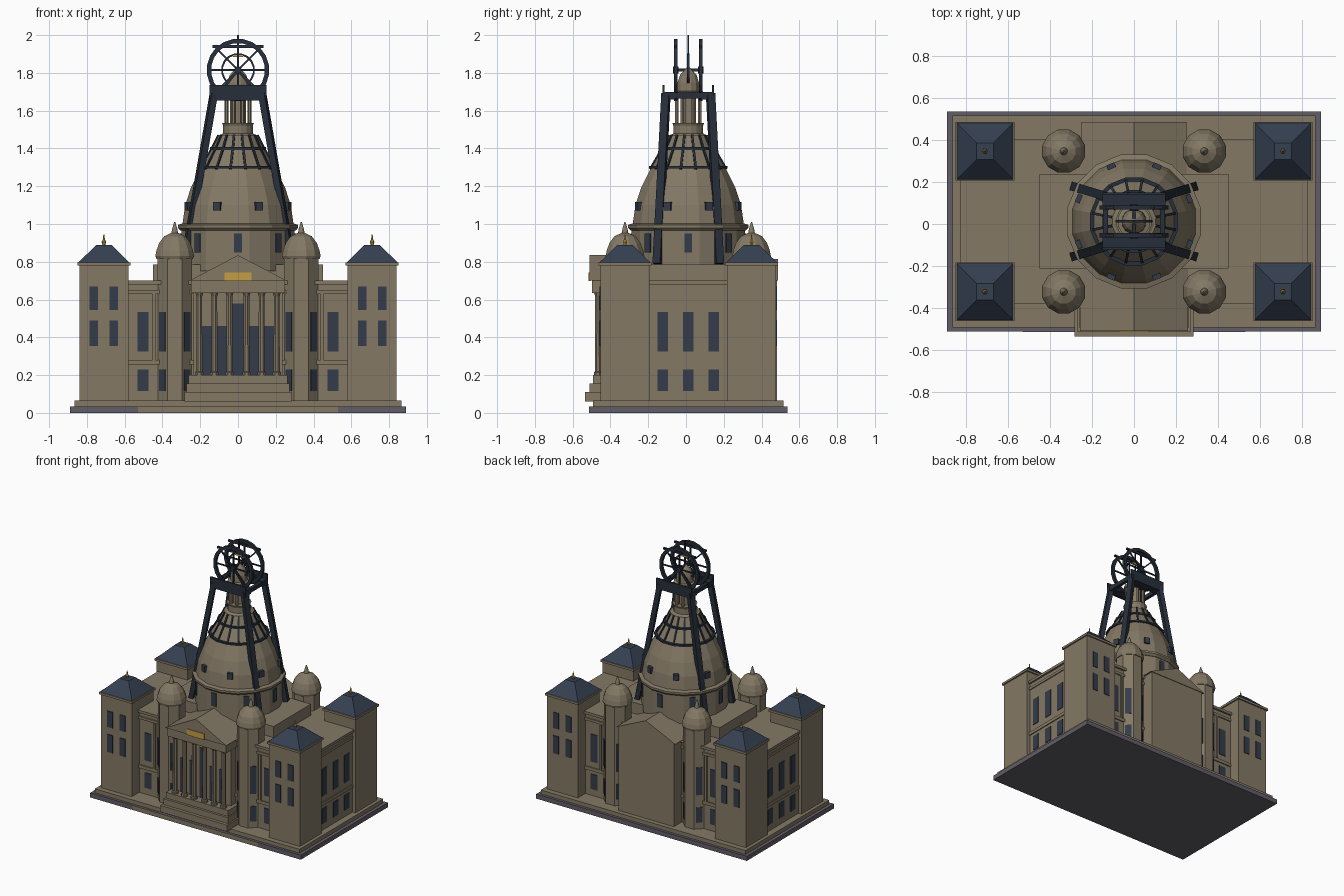
import bpy, bmesh
from math import sin, cos, pi, radians
from mathutils import Matrix, Vector

cube = bpy.data.objects.get("Cube")
if cube:
    bpy.data.objects.remove(cube, do_unlink=True)

SHIFT = Vector((0, 0.012, 0))  # the porch steps push the building back


def material(name, rgb):
    m = bpy.data.materials.new(name)
    m.use_nodes = True
    m.diffuse_color = (*rgb, 1)
    m.node_tree.nodes["Principled BSDF"].inputs["Base Color"].default_value = (*rgb, 1)
    return m


STONE = material("sandstone", (0.23, 0.19, 0.13))
SLATE = material("blue slate", (0.035, 0.05, 0.08))
GLASS = material("dark glass", (0.033, 0.045, 0.068))
IRON = material("dark iron", (0.02, 0.028, 0.042))
GOLD = material("gold", (0.55, 0.34, 0.06))
GREY = material("grey plinth", (0.12, 0.11, 0.135))


def finish(name, bm, mat):
    bmesh.ops.recalc_face_normals(bm, faces=bm.faces)
    me = bpy.data.meshes.new(name)
    bm.to_mesh(me)
    bm.free()
    me.materials.append(mat)
    ob = bpy.data.objects.new(name, me)
    ob.location = SHIFT
    bpy.context.collection.objects.link(ob)
    return ob


def block(name, centre, size, mat, turn=0.0):
    """Box given by its centre and size, turned about z."""
    bm = bmesh.new()
    bmesh.ops.create_cube(bm, size=1, matrix=Matrix.Translation(centre)
                          @ Matrix.Rotation(turn, 4, 'Z') @ Matrix.Diagonal((*size, 1)))
    return finish(name, bm, mat)


def slab(name, hx, hy, z0, z1, mat, x=0, y=0):
    return block(name, (x, y, (z0 + z1) / 2), (2 * hx, 2 * hy, z1 - z0), mat)


def lathe(name, profile, mat, centre=(0, 0), sides=16, closed=False, tilt=None):
    """Turned solid from (radius, z) points, with a flat side facing front."""
    bm = bmesh.new()
    rings = []
    for r, z in profile:
        angles = [2 * pi * (i + 0.5) / sides - pi / 2 for i in range(sides)]
        rings.append([bm.verts.new((r * cos(a), r * sin(a), z)) for a in angles])
    pairs = list(zip(rings, rings[1:]))
    if closed:
        pairs.append((rings[-1], rings[0]))
    else:
        bm.faces.new(rings[0])
        bm.faces.new(rings[-1])
    for a, b in pairs:
        for i in range(sides):
            j = (i + 1) % sides
            bm.faces.new((a[i], a[j], b[j], b[i]))
    bm.transform(tilt or Matrix.Translation((*centre, 0)))
    return finish(name, bm, mat)


def strut(name, p, q, width, mat, depth=None):
    p, q = Vector(p), Vector(q)
    d = q - p
    bm = bmesh.new()
    bmesh.ops.create_cube(bm, size=1, matrix=Matrix.Translation((p + q) / 2)
                          @ d.to_track_quat('Z', 'Y').to_matrix().to_4x4()
                          @ Matrix.Diagonal((width, depth or width, d.length, 1)))
    return finish(name, bm, mat)


def window(name, x, y, z0, z1, width, angle):
    """Thin pane on a wall whose outward direction is the angle in degrees."""
    block(name, (x, y, (z0 + z1) / 2), (0.009, width, z1 - z0), GLASS, radians(angle))


def gable(name, hx, y0, y1, eave, ridge):
    bm = bmesh.new()
    ends = [[bm.verts.new(p) for p in ((-hx, y, eave), (hx, y, eave), (0, y, ridge))]
            for y in (y0, y1)]
    for end in ends:
        bm.faces.new(end)
    for i in range(3):
        j = (i + 1) % 3
        bm.faces.new((ends[0][i], ends[0][j], ends[1][j], ends[1][i]))
    return finish(name, bm, STONE)


# Plinth and main block
slab("ground_plinth", 0.89, 0.525, 0, 0.035, GREY)
slab("front_kerb", 0.53, 0.03, 0.001, 0.034, STONE, y=-0.496)
slab("upper_plinth", 0.865, 0.505, 0.035, 0.065, STONE)
slab("main_block", 0.815, 0.375, 0.06, 0.69, STONE)
slab("string_course", 0.822, 0.383, 0.255, 0.28, STONE)
slab("lower_cornice", 0.822, 0.383, 0.63, 0.65, STONE)
slab("upper_cornice", 0.83, 0.39, 0.68, 0.70, STONE)
slab("attic", 0.45, 0.225, 0.69, 0.785, STONE)

STOREYS = ((0.115, 0.23), (0.325, 0.535))
for sx in (-1, 1):
    for y in (-0.135, 0, 0.135):
        for z0, z1 in STOREYS:
            window("side_window", sx * 0.815, y, z0, z1, 0.058, 0)
    for sy in (-1, 1):
        # Corner towers with cut-off hipped roofs
        tx, ty = sx * 0.71, sy * 0.335
        slab("corner_tower", 0.13, 0.13, 0.06, 0.785, STONE, tx, ty)
        slab("tower_eave", 0.14, 0.14, 0.78, 0.797, STONE, tx, ty)
        lathe("tower_roof", [(0.19, 0.797), (0.056, 0.89)], SLATE, (tx, ty), 4)
        lathe("tower_finial", [(0.008, 0.89), (0.012, 0.905), (0.005, 0.92), (0.003, 0.945)],
              GOLD, (tx, ty), 6)
        for dx in (-0.053, 0.053):
            for z0, z1 in ((0.355, 0.49), (0.546, 0.668)):
                window("tower_window", tx + dx, sy * 0.465, z0, z1, 0.046, 90)
        # Wall bay beside the tower
        for z0, z1 in STOREYS:
            window("bay_window", sx * 0.503, sy * 0.375, z0, z1, 0.056, 90)
        slab("bay_pilaster", 0.008, 0.01, 0.28, 0.63, STONE, sx * 0.445, sy * 0.378)
        # Stair turrets with small domes
        cx, cy = sx * 0.335, sy * 0.335
        lathe("turret", [(0.098, 0.06), (0.098, 0.82)], STONE, (cx, cy), 8)
        lathe("turret_dome", [(0.1, 0.815), (0.106, 0.83), (0.1, 0.86), (0.085, 0.9),
                              (0.058, 0.935), (0.018, 0.953), (0.014, 0.975), (0.003, 1.01)],
              STONE, (cx, cy), 12)
        for side in (-45, 45):
            a = radians(sy * 90 + side)
            for z0, z1 in STOREYS:
                window("turret_window", cx + 0.0905 * cos(a), cy + 0.0905 * sin(a),
                       z0, z1, 0.045, sy * 90 + side)

# Front porch: steps, hall, columns, pediment
for i, (hx, front) in enumerate(((0.283, 0.547), (0.272, 0.523), (0.262, 0.505))):
    slab("porch_step", hx, (front - 0.3) / 2, 0.06, 0.11 + 0.045 * i, STONE,
         y=-(front + 0.3) / 2)
slab("porch_hall", 0.235, 0.1, 0.06, 0.64, STONE, y=-0.335)
slab("porch_entablature", 0.248, 0.145, 0.635, 0.70, STONE, y=-0.365)
gable("porch_pediment", 0.258, -0.522, -0.2, 0.70, 0.835)
block("gold_panel", (0, -0.523, 0.72), (0.145, 0.009, 0.046), GOLD)
for x in (0.045, 0.125, 0.205):
    for s in (-1, 1):
        lathe("porch_column", [(0.024, 0.2), (0.024, 0.215), (0.018, 0.22), (0.016, 0.615),
                               (0.023, 0.637)], STONE, (s * x, -0.478), 8)
window("front_door", 0, -0.435, 0.2, 0.58, 0.056, 90)
for s in (-1, 1):
    window("hall_window", s * 0.085, -0.435, 0.2, 0.46, 0.05, 90)
    window("hall_window", s * 0.165, -0.435, 0.2, 0.46, 0.05, 90)

# Plain rear hall
slab("rear_hall", 0.235, 0.135, 0.06, 0.70, STONE, y=0.335)
gable("rear_pediment", 0.25, 0.2, 0.475, 0.70, 0.815)

# Main drum and tall dome
DOME = [(0.3, 1.0), (0.285, 1.1), (0.255, 1.19), (0.205, 1.29), (0.14, 1.4), (0.105, 1.47)]
lathe("drum", [(0.306, 0.75), (0.306, 0.97)], STONE)
lathe("drum_cornice", [(0.31, 0.965), (0.325, 0.98), (0.325, 0.995), (0.3, 1.003)], STONE)
lathe("dome", DOME, STONE)
for i in range(8):
    a = i * pi / 4
    window("drum_window", 0.302 * cos(a), 0.302 * sin(a), 0.85, 0.95, 0.042, i * 45)
    b = a + pi / 8
    block("dormer", (0.277 * cos(b), 0.277 * sin(b), 1.095), (0.04, 0.04, 0.045), GLASS, b)

# Iron lattice on the upper dome
for r, z in ((0.203, 1.3), (0.142, 1.4)):
    lathe("lattice_ring", [(r - 0.01, z - 0.007), (r + 0.01, z - 0.007),
                           (r + 0.01, z + 0.007), (r - 0.01, z + 0.007)], IRON, closed=True)
for i in range(16):
    a = 2 * pi * (i + 0.5) / 16
    path = [(r * cos(a), r * sin(a), z) for r, z in DOME[3:]]
    for p, q in zip(path, path[1:]):
        strut("lattice_rib", p, q, 0.012, IRON)

# Lantern
lathe("lantern_base", [(0.105, 1.465), (0.08, 1.48), (0.08, 1.52), (0.086, 1.535)], STONE)
lathe("lantern_core", [(0.045, 1.53), (0.045, 1.7)], STONE, sides=8)
for i in range(8):
    a = pi / 8 + i * pi / 4
    lathe("lantern_column", [(0.011, 1.53), (0.011, 1.69)], STONE,
          (0.065 * cos(a), 0.065 * sin(a)), 6)
lathe("lantern_cap", [(0.08, 1.68), (0.08, 1.7), (0.06, 1.705), (0.058, 1.75), (0.045, 1.79),
                      (0.02, 1.815), (0.008, 1.83)], STONE, sides=12)
strut("spire", (0, 0, 1.82), (0, 0, 2.0), 0.008, IRON)
block("spire_ornament", (0, 0, 1.89), (0.055, 0.012, 0.012), GOLD)

# Winding tower: legs, platform
for sx in (-1, 1):
    for sy in (-1, 1):
        strut("tower_leg", (sx * 0.285, sy * 0.165, 0.79), (sx * 0.128, sy * 0.118, 1.69),
              0.042, IRON, 0.034)
    slab("platform_end", 0.012, 0.13, 1.665, 1.695, IRON, sx * 0.135)
    slab("platform_beam", 0.15, 0.03, 1.66, 1.7, IRON, y=sx * 0.1)
    slab("platform_fascia", 0.15, 0.006, 1.655, 1.735, IRON, y=sx * 0.131)

# Winding wheels with spokes and cross bars
HUB = 1.815
for y in (-0.066, 0.066):
    upright = Matrix.Translation((0, y, HUB)) @ Matrix.Rotation(pi / 2, 4, 'X')
    lathe("wheel_rim", [(0.143, -0.01), (0.166, -0.01), (0.166, 0.01), (0.143, 0.01)],
          IRON, sides=20, closed=True, tilt=upright)
    lathe("wheel_hub", [(0.02, -0.015), (0.02, 0.015)], IRON, sides=10, tilt=upright)
    for i in range(8):
        a = i * pi / 4
        strut("wheel_spoke", (0, y, HUB),
              (0.15 * cos(a), y, HUB + 0.15 * sin(a)), 0.009, IRON)
    strut("wheel_bar", (-0.135, y, 1.94), (0.135, y, 1.94), 0.014, IRON)
    for s in (-1, 1):
        strut("wheel_bracket", (s * 0.1, y, 1.69), (0, y, HUB), 0.012, IRON)
cage = Matrix.Translation((0, 0, HUB)) @ Matrix.Rotation(pi / 2, 4, 'X')
lathe("inner_ring", [(0.08, -0.006), (0.09, -0.006), (0.09, 0.006), (0.08, 0.006)],
      IRON, sides=16, closed=True, tilt=cage)
strut("wheel_axle", (0, -0.08, HUB), (0, 0.08, HUB), 0.014, IRON)
